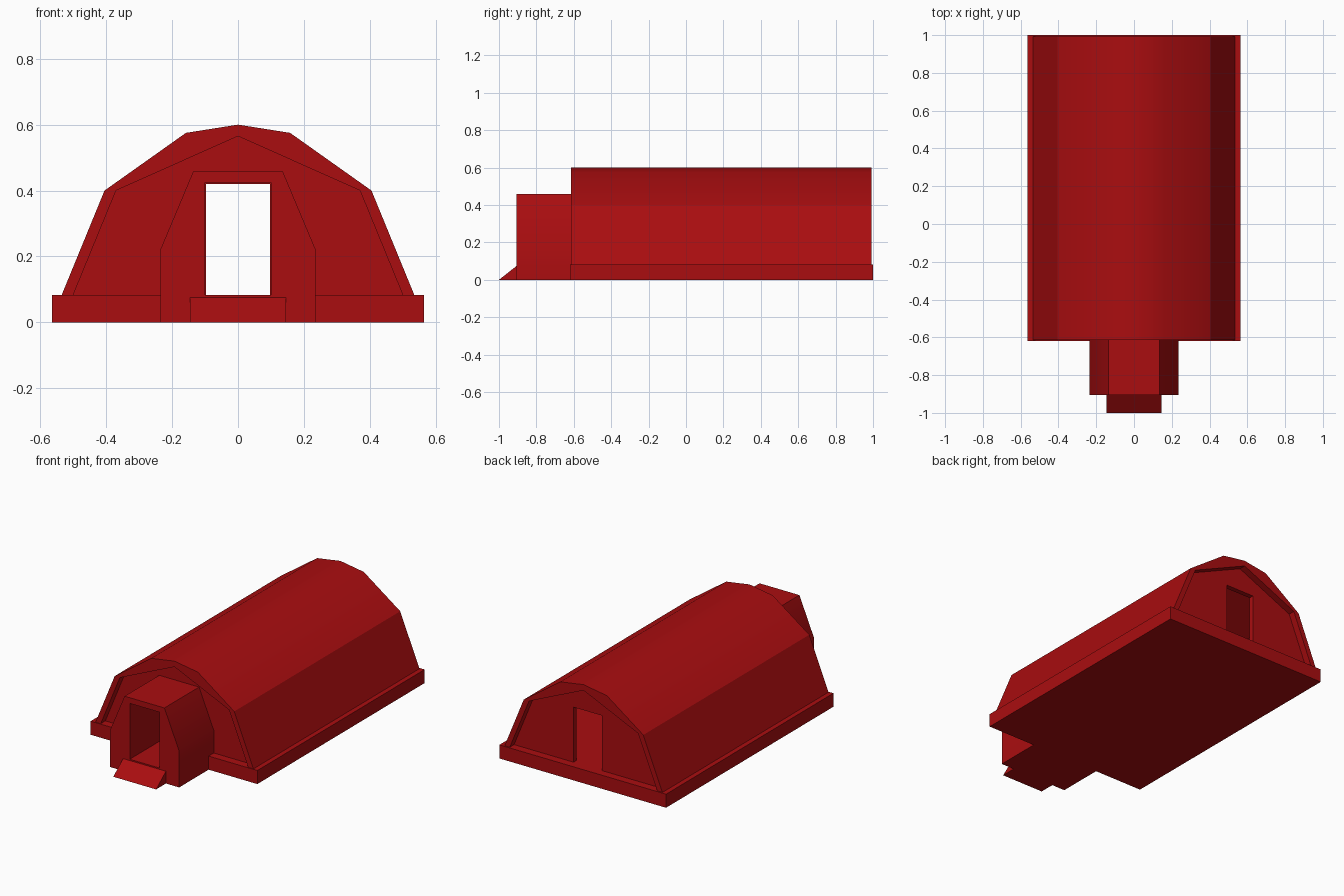
import bpy
import bmesh
import math

cube = bpy.data.objects.get("Cube")
if cube:
    bpy.data.objects.remove(cube, do_unlink=True)

# One barn red for the whole building
red = bpy.data.materials.new("barn_red")
red.use_nodes = True
colour = (0.4, 0.004, 0.005, 1)
red.diffuse_color = colour
red.node_tree.nodes["Principled BSDF"].inputs["Base Color"].default_value = colour


def extrude(name, profile, start, end, axis="y"):
    """Extrude a closed 2D profile along y (profile in x, z) or x (profile in y, z)."""
    bm = bmesh.new()

    def place(a, z, d):
        return (a, d, z) if axis == "y" else (d, a, z)

    near = [bm.verts.new(place(a, z, start)) for a, z in profile]
    far = [bm.verts.new(place(a, z, end)) for a, z in profile]
    bm.faces.new(near)
    bm.faces.new(far[::-1])
    for i in range(len(profile)):
        j = (i + 1) % len(profile)
        bm.faces.new((near[j], near[i], far[i], far[j]))
    bmesh.ops.recalc_face_normals(bm, faces=bm.faces)
    mesh = bpy.data.meshes.new(name)
    bm.to_mesh(mesh)
    bm.free()
    mesh.materials.append(red)
    obj = bpy.data.objects.new(name, mesh)
    bpy.context.collection.objects.link(obj)
    bpy.ops.object.select_all(action="DESELECT")
    obj.select_set(True)
    bpy.context.view_layer.objects.active = obj
    bpy.ops.object.shade_smooth_by_angle(angle=math.radians(30))
    return obj


def mirrored(half):
    """Complete a right-hand outline with its reflection, skipping the centre point."""
    return half + [(-x, z) for x, z in reversed(half) if x > 0]


def box(name, half_width, start, end, top):
    w = half_width
    return extrude(name, [(-w, 0), (w, 0), (w, top), (-w, top)], start, end)


floor = 0.083
wall_front, wall_back = -0.57, 0.95
porch_front, base_front = -0.905, -0.62
door_width, door_top = 0.097, 0.42

# Foundation slab
box("foundation", 0.565, base_front, 1.0, floor)

# Faceted roof shell, overhanging the end walls
outer = mirrored([(0.535, floor), (0.405, 0.4), (0.158, 0.575), (0, 0.6)])
inner = mirrored([(0.5, floor), (0.37, 0.4), (0, 0.565)])
extrude("roof_shell", outer + inner[::-1], -0.615, 0.992)

# Recessed end walls, each with a doorway
doorway = mirrored([(door_width, floor), (door_width, door_top)])
extrude("front_wall", inner + doorway[::-1], wall_front, wall_front + 0.03)
extrude("back_wall", inner + doorway[::-1], wall_back - 0.03, wall_back)

# Entrance porch with a passage and floor
porch = mirrored([(0.235, 0), (0.235, 0.222), (0.135, 0.46)])
passage = mirrored([(0.1, 0), (0.1, 0.425)])
extrude("porch", porch + passage[::-1], porch_front, wall_front)
box("porch_floor", 0.1, porch_front, base_front, floor)

# Entry ramp
extrude("ramp", [(-1.0, 0), (porch_front, 0), (porch_front, 0.075)], -0.145, 0.145, axis="x")
